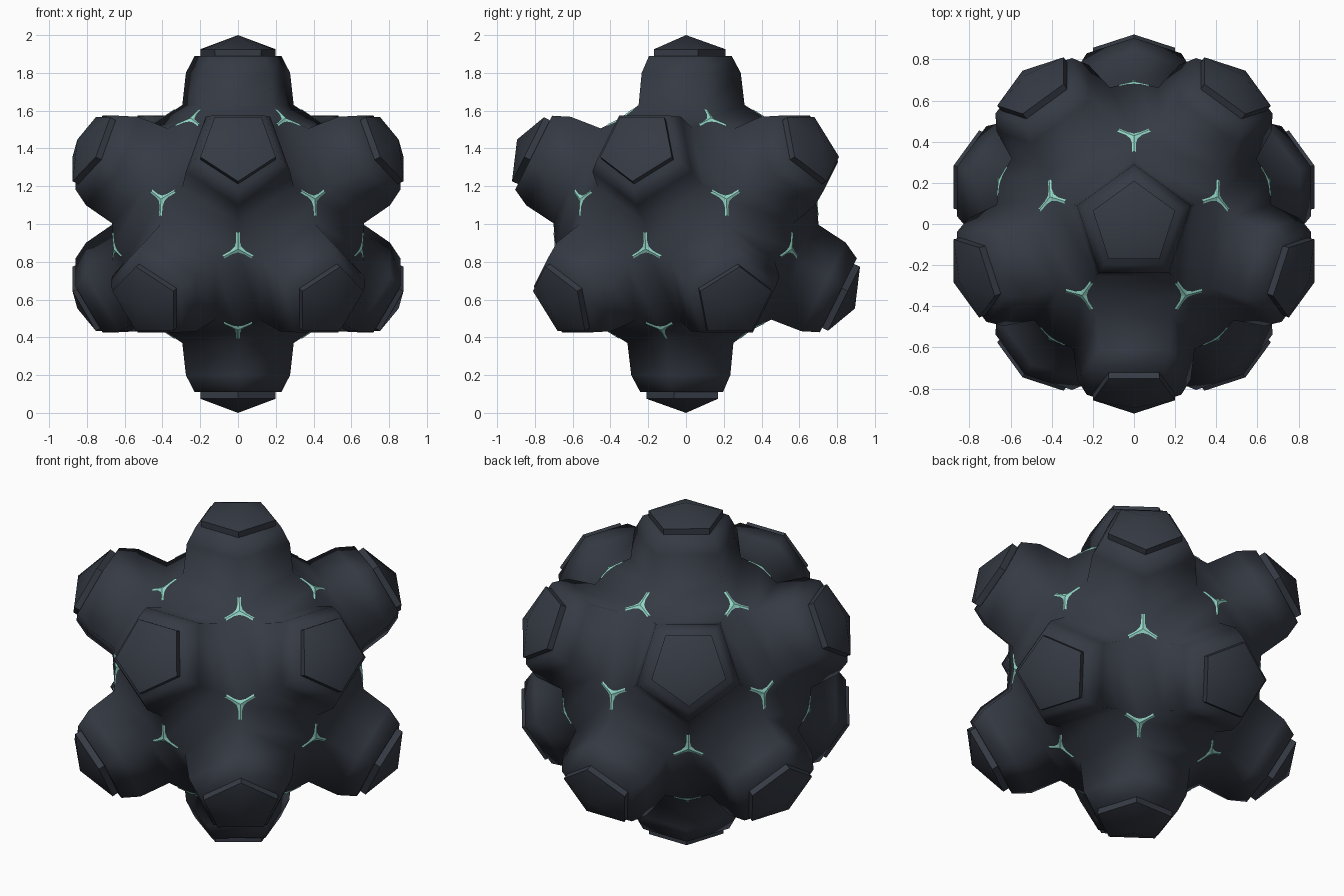
import bpy, bmesh, math
from mathutils import Vector
from itertools import combinations

if "Cube" in bpy.data.objects:
    bpy.data.objects.remove(bpy.data.objects["Cube"])

CENTRE = Vector((0, 0, 1))


def material(name, rgb):
    m = bpy.data.materials.new(name)
    m.diffuse_color = (*rgb, 1)
    m.use_nodes = True
    m.node_tree.nodes["Principled BSDF"].inputs["Base Color"].default_value = m.diffuse_color
    return m


dark = material("dark slate", (0.036, 0.043, 0.058))
teal = material("pale teal", (0.29, 0.68, 0.57))

# Twelve knob directions (icosahedron with a point on top)
axes = [Vector((0, 0, 1)), Vector((0, 0, -1))]
for k in range(5):
    for start, z in ((-90, 1), (-54, -1)):
        a = math.radians(start + 72 * k)
        axes.append(Vector((2 * math.cos(a), 2 * math.sin(a), z)) / math.sqrt(5))

# Twenty corner directions where three knobs meet
corners = []
for tri in combinations(axes, 3):
    if all(p.dot(q) > 0.4 for p, q in combinations(tri, 2)):
        corners.append((tri[0] + tri[1] + tri[2]).normalized())


def five_corners(axis):
    """Indices of the five corners round a knob, in order."""
    near = sorted(range(20), key=lambda i: -corners[i].dot(axis))[:5]
    u = (corners[near[0]] - axis * corners[near[0]].dot(axis)).normalized()
    v = axis.cross(u)
    return sorted(near, key=lambda i: math.atan2(corners[i].dot(v), corners[i].dot(u)))


def ring_points(axis, idx, radius, height):
    return [axis * height + (corners[i] - axis * corners[i].dot(axis)).normalized() * radius
            for i in idx]


def bridge(bm, lower, upper):
    for k in range(5):
        j = (k + 1) % 5
        bm.faces.new((lower[k], lower[j], upper[j], upper[k]))


def finish(bm, name, mat, smooth_angle=None):
    for v in bm.verts:
        v.co += CENTRE
    for f in bm.faces:
        f.smooth = True
    me = bpy.data.meshes.new(name)
    bm.to_mesh(me)
    bm.free()
    me.materials.append(mat)
    ob = bpy.data.objects.new(name, me)
    bpy.context.collection.objects.link(ob)
    if smooth_angle:
        bpy.ops.object.select_all(action='DESELECT')
        ob.select_set(True)
        bpy.context.view_layer.objects.active = ob
        bpy.ops.object.shade_smooth_by_angle(angle=math.radians(smooth_angle))
    return ob


BASE = 0.702
KNOB = [(0.31, 0.63), (0.29, 0.80), (0.242, 0.89)]

# Body shell: dodecahedron with each face drawn out into a tapered knob
bm = bmesh.new()
base = [bm.verts.new(c * BASE) for c in corners]
for ax in axes:
    idx = five_corners(ax)
    prev = [base[i] for i in idx]
    for r, h in KNOB:
        ring = [bm.verts.new(p) for p in ring_points(ax, idx, r, h)]
        bridge(bm, prev, ring)
        prev = ring
    bm.faces.new(prev)
finish(bm, "body_shell", dark)

# Shallow pentagonal caps on the knobs
bm = bmesh.new()
for ax in axes:
    idx = five_corners(ax)
    low = [bm.verts.new(p) for p in ring_points(ax, idx, 0.208, 0.885)]
    rim = [bm.verts.new(p) for p in ring_points(ax, idx, 0.21, 0.925)]
    bridge(bm, low, rim)
    tip = bm.verts.new(ax * 1.0)
    for k in range(5):
        bm.faces.new((rim[k], rim[(k + 1) % 5], tip))
finish(bm, "knob_caps", dark, 50)

# Three-armed glowing slits lying on the corner ridges
bm = bmesh.new()
for ax in axes:
    idx = five_corners(ax)
    knob = ring_points(ax, idx, *KNOB[0])
    for k in range(5):
        d = corners[idx[k]]
        p = d * BASE
        along = knob[k] - p
        lift = d * 0.004
        for step in (1, -1):
            e = (corners[idx[(k + step) % 5]] - d).normalized()
            pts = [p, p + e * 0.022, p + along * 0.25 + e * 0.012,
                   p + along * 0.62 + e * 0.012, p + along * 0.62]
            if step < 0:
                pts.reverse()
            bm.faces.new([bm.verts.new(q + lift) for q in pts])
ob = finish(bm, "corner_slits", teal)
